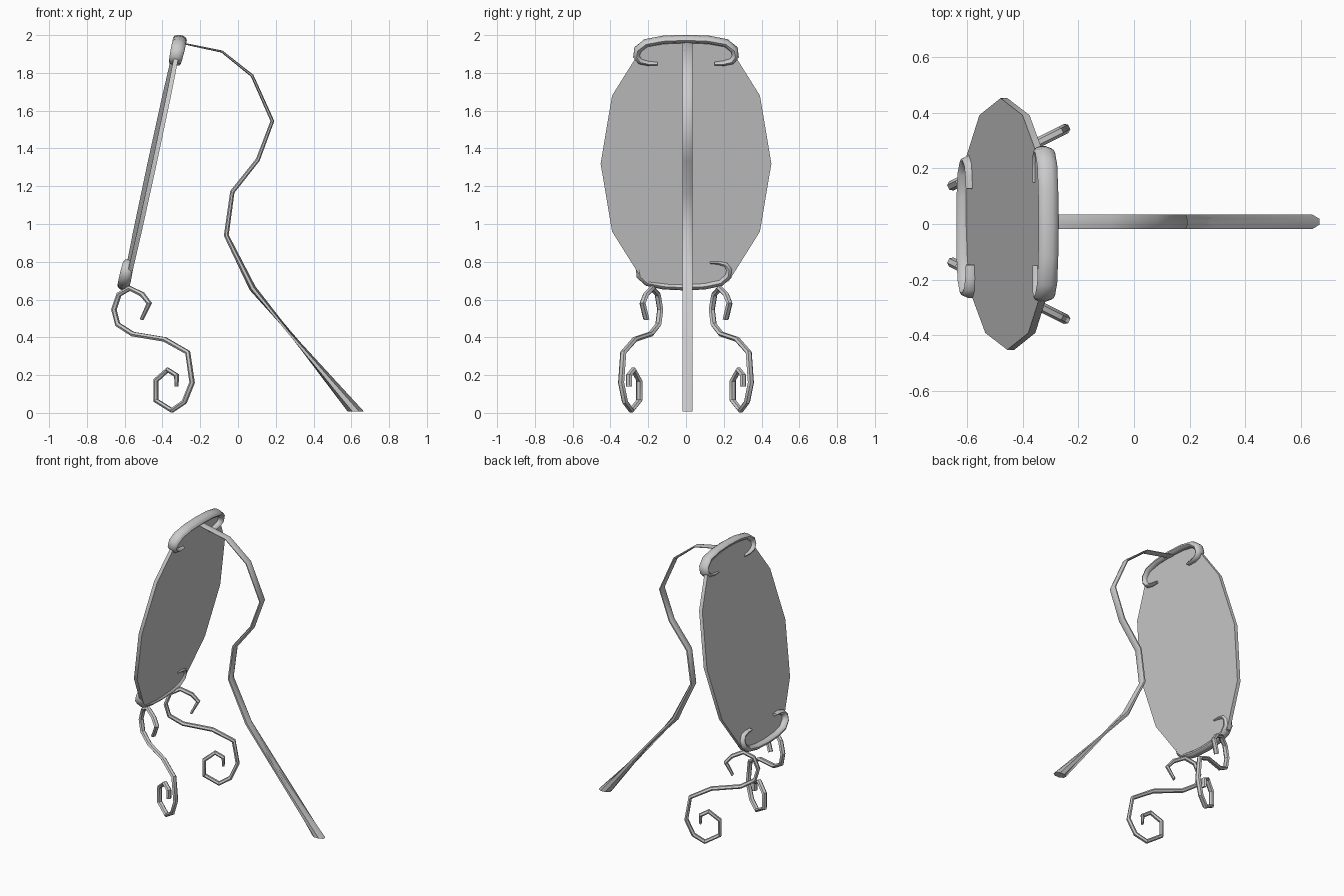
import bpy, bmesh, math
from mathutils import Vector, Matrix

if "Cube" in bpy.data.objects:
    bpy.data.objects.remove(bpy.data.objects["Cube"])

TILT = 0.215          # lean of the plate: x gained per unit of z
CX, CZ = -0.455, 1.32  # plate centre


def finish(name, bm, angle=35):
    bmesh.ops.recalc_face_normals(bm, faces=bm.faces[:])
    me = bpy.data.meshes.new(name)
    bm.to_mesh(me)
    bm.free()
    ob = bpy.data.objects.new(name, me)
    bpy.context.collection.objects.link(ob)
    bpy.ops.object.select_all(action='DESELECT')
    ob.select_set(True)
    bpy.context.view_layer.objects.active = ob
    bpy.ops.object.shade_smooth_by_angle(angle=math.radians(angle))
    return ob


def sweep(name, pts, normal, thick, wide, sides=8, end_dir=None, angle=35):
    """Sweep an elliptical section along a planar path; thick/wide are half sizes."""
    bm = bmesh.new()
    pts = [Vector(p) for p in pts]
    n = Vector(normal).normalized()
    rings = []
    last = len(pts) - 1
    for i, p in enumerate(pts):
        a = (p - pts[max(i - 1, 0)]).normalized()
        b = (pts[min(i + 1, last)] - p).normalized()
        d = n.cross(a + b).normalized()
        if end_dir and i == last:
            d = Vector(end_dir)
        ring = []
        for k in range(sides):
            t = 2 * math.pi * (k + 0.5) / sides
            s = 1 / math.cos(math.pi / sides)
            ring.append(bm.verts.new(p + d * thick[i] * s * math.cos(t)
                                     + n * wide[i] * s * math.sin(t)))
        rings.append(ring)
    for r, q in zip(rings, rings[1:]):
        for k in range(sides):
            j = (k + 1) % sides
            bm.faces.new((r[k], r[j], q[j], q[k]))
    bm.faces.new(rings[0])
    bm.faces.new(rings[-1])
    return finish(name, bm, angle)


# leaning twelve-sided oval plate, turned a touch about its own centre
bm = bmesh.new()
half = 0.0125
front, back = [], []
for k in range(12):
    t = math.radians(30 * k)
    y = 0.452 * math.cos(t)
    z = max(-0.65, min(0.65, 0.72 * math.sin(t)))
    x = CX + TILT * z - 0.027 * y
    front.append(bm.verts.new((x - half, y, CZ + z)))
    back.append(bm.verts.new((x + half, y, CZ + z)))
bm.faces.new(front)
bm.faces.new(back)
for k in range(12):
    j = (k + 1) % 12
    bm.faces.new((front[k], front[j], back[j], back[k]))
finish("plate", bm)

# top and bottom clips: bars over the rim with hooked ends
HALF_CLIP = [(0.15, 0.53), (0.2, 0.532), (0.242, 0.542), (0.262, 0.568), (0.256, 0.603),
             (0.212, 0.638), (0.12, 0.655)]
T = [0.009, 0.013, 0.016, 0.018, 0.02, 0.02, 0.02]


def clip(name, sign, dx, dy, sy, dz, wide):
    left = [(-y, z) for y, z in HALF_CLIP]
    prof = left + [(0, 0.66)] + [(-y, z) for y, z in reversed(left)]
    pts = [(CX + TILT * (sign * z + dz) + dx, y * sy + dy, CZ + sign * z + dz) for y, z in prof]
    thick = T + [0.02] + T[::-1]
    taper = [0.8, 0.85, 0.9, 0.95, 1, 1, 1]
    w = [wide * f for f in taper + [1] + taper[::-1]]
    sweep(name, pts, (1, 0, -TILT), thick, w, 10, angle=50)


clip("top_clip", 1, 0.006, 0, 1, 0, 0.035)
clip("bottom_clip", -1, -0.012, -0.01, 0.91, 0.01, 0.031)

# scrolled front feet, splayed outward
SCROLL = [(-0.51, 0.495), (-0.47, 0.58), (-0.507, 0.627), (-0.573, 0.66), (-0.63, 0.627),
          (-0.657, 0.548), (-0.637, 0.468), (-0.557, 0.417), (-0.388, 0.389), (-0.266, 0.32),
          (-0.243, 0.161), (-0.284, 0.058), (-0.35, 0.013), (-0.435, 0.066), (-0.435, 0.172),
          (-0.372, 0.228), (-0.325, 0.198), (-0.325, 0.14)]
for side, label in ((1, "left"), (-1, "right")):
    pts = [(x, side * (0.135 + 0.5 * (x + 0.66)), z) for x, z in SCROLL]
    count = len(pts)
    thick = [0.012 - 0.005 * (i in (0, count - 1)) for i in range(count)]
    sweep("scroll_foot_" + label, pts, (-0.5 * side, 1, 0), thick, [0.0155] * count, 6)

# curved rear strut, flaring toward the ground
STRUT = [(-0.31, 1.96), (-0.085, 1.913), (0.075, 1.785), (0.182, 1.545), (0.105, 1.34),
         (-0.03, 1.17), (-0.062, 0.94), (0.077, 0.66), (0.623, 0.008)]
sweep("rear_strut", [(x, 0.008, z) for x, z in STRUT], (0, 1, 0),
      [0.004, 0.006, 0.008, 0.010, 0.011, 0.012, 0.013, 0.018, 0.043],
      [0.026] * 9, 8, end_dir=(1, 0, 0), angle=50)
